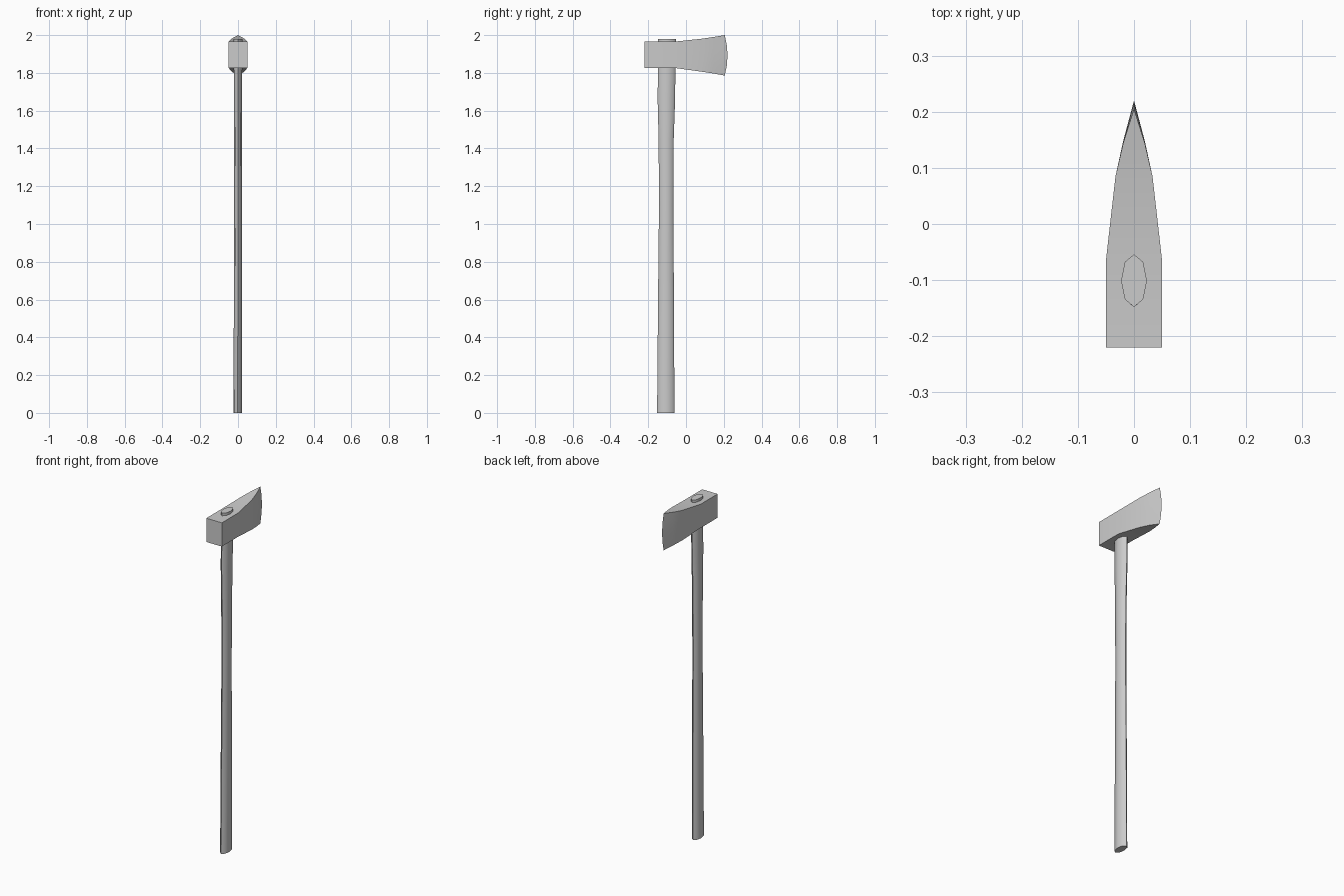
import bpy, bmesh, math

if "Cube" in bpy.data.objects:
    bpy.data.objects.remove(bpy.data.objects["Cube"])


def loft(name, rings, angle):
    """Skin a list of equal-length closed rings and cap both ends."""
    bm = bmesh.new()
    vr = [[bm.verts.new(p) for p in r] for r in rings]
    n = len(rings[0])
    for a, b in zip(vr, vr[1:]):
        for i in range(n):
            j = (i + 1) % n
            bm.faces.new((a[i], a[j], b[j], b[i]))
    bm.faces.new(vr[0])
    bm.faces.new(vr[-1])
    bmesh.ops.remove_doubles(bm, verts=bm.verts, dist=1e-5)
    bmesh.ops.recalc_face_normals(bm, faces=bm.faces)
    me = bpy.data.meshes.new(name)
    bm.to_mesh(me)
    bm.free()
    ob = bpy.data.objects.new(name, me)
    bpy.context.collection.objects.link(ob)
    bpy.context.view_layer.objects.active = ob
    ob.select_set(True)
    bpy.ops.object.shade_smooth_by_angle(angle=math.radians(angle))
    ob.select_set(False)
    return ob


# Axe head: sections from the poll to the curved cutting edge
# (y, bulge of the middle, half width, bottom z, top z)
LEVELS = [-1, -0.5, 0, 0.5, 1]
sections = [(-0.22, 0, 0.05, 1.827, 1.965),
            (-0.065, 0, 0.05, 1.827, 1.965),
            (0.085, 0, 0.033, 1.806, 1.981),
            (0.145, 0.004, 0.019, 1.797, 1.990),
            (0.205, 0.015, 0.0, 1.786, 2.0)]


def head_ring(y, bulge, w, lo, hi):
    side = [(y + bulge * (1 - t * t), (lo + hi) / 2 + t * (hi - lo) / 2)
            for t in LEVELS]
    return ([(w, a, z) for a, z in side]
            + [(-w, a, z) for a, z in reversed(side)])


# The cutting edge has zero width, so its final ring is welded into a line
bm_rings = [head_ring(*s) for s in sections]


def build_head():
    bm = bmesh.new()
    vr = [[bm.verts.new(p) for p in r] for r in bm_rings]
    for a, b in zip(vr, vr[1:]):
        for i in range(10):
            j = (i + 1) % 10
            bm.faces.new((a[i], a[j], b[j], b[i]))
    bm.faces.new(vr[0])
    bmesh.ops.remove_doubles(bm, verts=bm.verts, dist=1e-5)
    bmesh.ops.recalc_face_normals(bm, faces=bm.faces)
    me = bpy.data.meshes.new("axe_head")
    bm.to_mesh(me)
    bm.free()
    ob = bpy.data.objects.new("axe_head", me)
    bpy.context.collection.objects.link(ob)
    bpy.context.view_layer.objects.active = ob
    ob.select_set(True)
    bpy.ops.object.shade_smooth_by_angle(angle=math.radians(30))
    ob.select_set(False)


build_head()

# Handle: eight-sided oval, slimmer in the middle (z, x, y, x radius, y radius)
stations = [(0.0, -0.002, -0.107, 0.022, 0.046),
            (0.6, -0.001, -0.106, 0.021, 0.042),
            (1.1, 0.0, -0.105, 0.020, 0.038),
            (1.45, 0.0, -0.105, 0.021, 0.040),
            (1.65, 0.0, -0.104, 0.022, 0.046),
            (1.98, 0.0, -0.101, 0.023, 0.047)]
loft("handle", [[(x + rx * math.cos(k * math.pi / 4),
                  y + ry * math.sin(k * math.pi / 4), z) for k in range(8)]
                for z, x, y, rx, ry in stations], 60)
